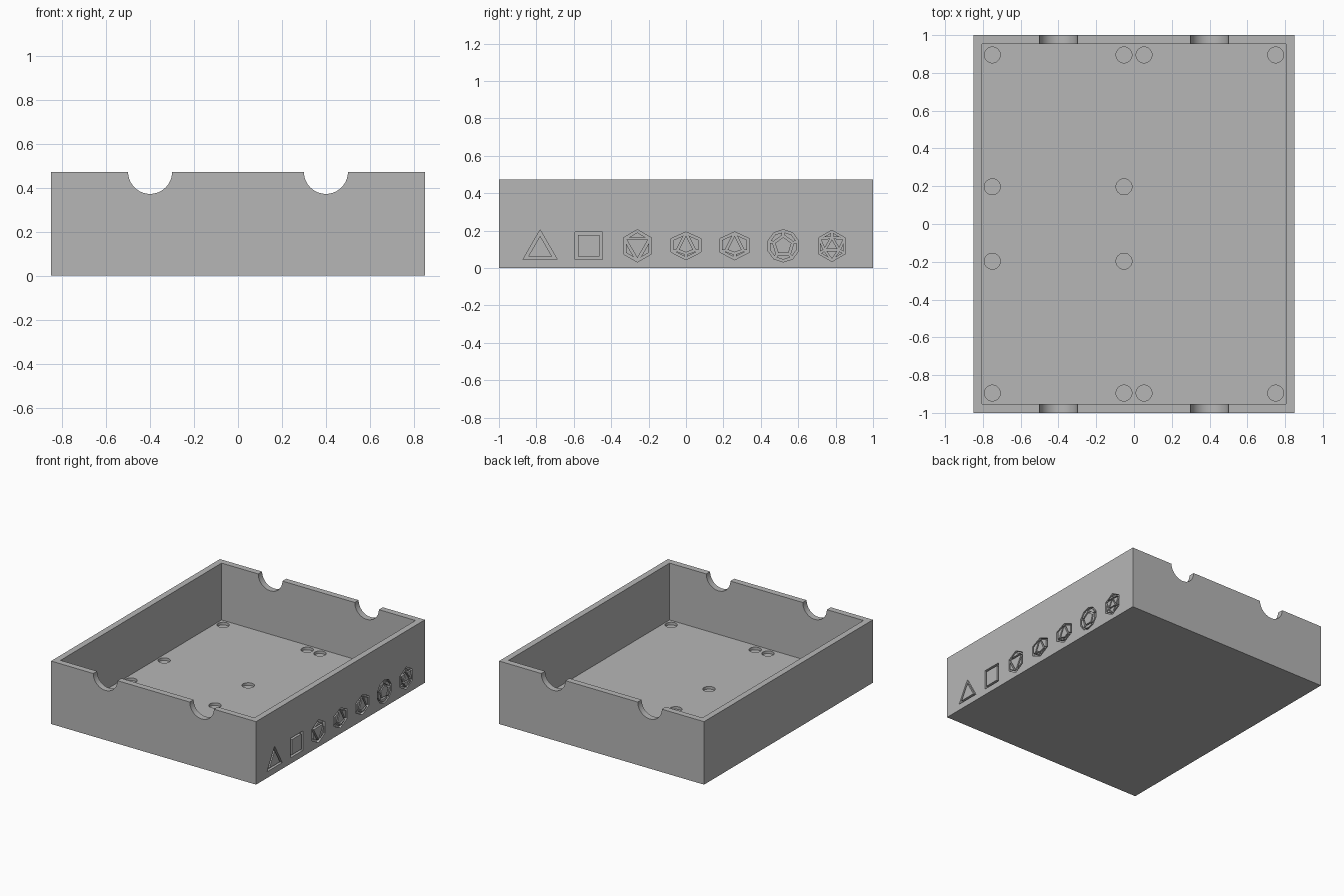
import bpy, bmesh
from math import cos, sin, radians
from mathutils import Vector, Matrix

if "Cube" in bpy.data.objects:
    bpy.data.objects.remove(bpy.data.objects["Cube"], do_unlink=True)

HX, HY, H, WALL = 0.85, 1.0, 0.472, 0.046
DEPTH = 0.02          # engraving and socket depth
ICON_Z = 0.118

grey = bpy.data.materials.new("plain grey")
grey.use_nodes = True
grey.diffuse_color = (0.47, 0.47, 0.47, 1)
grey.node_tree.nodes["Principled BSDF"].inputs["Base Color"].default_value = grey.diffuse_color


def make_object(name, bm):
    bmesh.ops.recalc_face_normals(bm, faces=bm.faces)
    mesh = bpy.data.meshes.new(name)
    bm.to_mesh(mesh)
    bm.free()
    mesh.materials.append(grey)
    obj = bpy.data.objects.new(name, mesh)
    bpy.context.collection.objects.link(obj)
    return obj


def add_box(bm, lo, hi):
    lo, hi = Vector(lo), Vector(hi)
    m = Matrix.Translation((lo + hi) / 2) @ Matrix.Diagonal((*(hi - lo), 1))
    bmesh.ops.create_cube(bm, size=1, matrix=m)


def add_cylinder(bm, centre, radius, length, axis="Z"):
    turn = Matrix.Rotation(radians(90), 4, "X") if axis == "Y" else Matrix()
    bmesh.ops.create_cone(bm, cap_ends=True, segments=64, radius1=radius, radius2=radius,
                          depth=length, matrix=Matrix.Translation(centre) @ turn)


def add_prism(bm, outline, y, x0, x1):
    """Extrude a flat outline, given in y and z, along x."""
    face = bm.faces.new([bm.verts.new((x0, y + p.x, ICON_Z + p.y)) for p in outline])
    out = bmesh.ops.extrude_face_region(bm, geom=[face])["geom"]
    bmesh.ops.translate(bm, vec=(x1 - x0, 0, 0),
                        verts=[v for v in out if isinstance(v, bmesh.types.BMVert)])


def offset(outline, d):
    """Move every side of the outline inward by d."""
    n = len(outline)
    area = sum(outline[i - 1].cross(outline[i]) for i in range(n))
    pts = outline if area > 0 else outline[::-1]
    result = []
    for i, p in enumerate(pts):
        a, b = (p - pts[i - 1]).normalized(), (pts[(i + 1) % n] - p).normalized()
        na, nb = Vector((-a.y, a.x)), Vector((-b.y, b.x))
        result.append(p + (na + nb) * d / (1 + na.dot(nb)))
    return result


def polygon(sides, radius, start=90, shift=0):
    angles = [radians(start + 360 * i / sides) for i in range(sides)]
    return [Vector((radius * cos(a), radius * sin(a) + shift)) for a in angles]


def subtract(target, cutter):
    mod = target.modifiers.new("cut", "BOOLEAN")
    mod.operation, mod.solver, mod.object = "DIFFERENCE", "EXACT", cutter
    bpy.context.view_layer.objects.active = target
    bpy.ops.object.modifier_apply(modifier=mod.name)
    bpy.data.objects.remove(cutter, do_unlink=True)


# Icon line work: each is (centre-line outline, raised cells, stroke width)
def triangle_icon():
    t = polygon(3, 0.089, shift=-0.034 + 0.015)
    return t, [t], 0.016


def square_icon():
    s = polygon(4, 0.092, 45)
    return s, [s], 0.016


def eight_face_icon():
    h = polygon(6, 0.079)
    cells = [[h[1], h[3], h[5]]] + [[h[i - 1], h[i], h[i + 1]] for i in (0, 2, 4)]
    return h, cells, 0.013


def ten_face_icon():
    top, ul, ll, bottom, kl, kb = [Vector(p) for p in (
        (0, 0.068), (-0.073, 0.035), (-0.073, -0.03), (0, -0.068), (-0.046, -0.024), (0, -0.041))]
    flip = lambda p: Vector((-p.x, p.y))
    left = [[top, ul, ll, kl], [kl, ll, bottom, kb]]
    right = [[flip(p) for p in c] for c in left]
    return ([top, ul, ll, bottom, flip(ll), flip(ul)],
            [[top, kl, kb, flip(kl)]] + left + right, 0.012)


def twelve_face_icon():
    d, p = polygon(10, 0.08), polygon(5, 0.054)
    cells = [p] + [[p[i], d[2 * i], d[2 * i + 1], d[(2 * i + 2) % 10], p[(i + 1) % 5]]
                   for i in range(5)]
    return d, cells, 0.012


def twenty_face_icon():
    h, t = polygon(6, 0.078), polygon(3, 0.045)
    cells = [t]
    for i in range(3):
        a, b, c = h[2 * i - 1], h[2 * i], h[2 * i + 1]
        cells += [[t[i], a, b], [t[i], b, c], [t[i], c, t[(i + 1) % 3]]]
    return h, cells, 0.01


# Tray body with its cavity
bm = bmesh.new()
add_box(bm, (-HX, -HY, 0), (HX, HY, H))
tray = make_object("tray", bm)
bm = bmesh.new()
add_box(bm, (-HX + WALL, -HY + WALL, WALL), (HX - WALL, HY - WALL, H + 0.2))
subtract(tray, make_object("cavity_cutter", bm))

# Finger notches, round floor sockets and icon pockets
cuts, raised = bmesh.new(), bmesh.new()
for x in (-0.4, 0.4):
    add_cylinder(cuts, (x, 0, H), 0.1, 2.4, "Y")
sockets = [(x, y) for x in (-0.75, -0.053, 0.053, 0.75) for y in (-0.895, 0.895)]
sockets += [(x, y) for x in (-0.75, -0.053) for y in (-0.197, 0.197)]
for x, y in sockets:
    add_cylinder(cuts, (x, y, WALL), 0.042, 2 * DEPTH)

icons = [triangle_icon, square_icon, eight_face_icon, ten_face_icon,
         ten_face_icon, twelve_face_icon, twenty_face_icon]
for i, icon in enumerate(icons):
    y = 0.26 * (i - 3)
    outline, cells, stroke = icon()
    add_prism(cuts, offset(outline, -stroke / 2), y, HX - DEPTH, HX + 0.05)
    for cell in cells:
        add_prism(raised, offset(cell, stroke / 2), y, HX - DEPTH - 0.005, HX)

subtract(tray, make_object("detail_cutter", cuts))
make_object("icon_cells", raised)

# Smooth the round cuts, keep the corners crisp
bpy.ops.object.select_all(action="DESELECT")
tray.select_set(True)
bpy.context.view_layer.objects.active = tray
bpy.ops.object.shade_smooth_by_angle(angle=radians(30))
